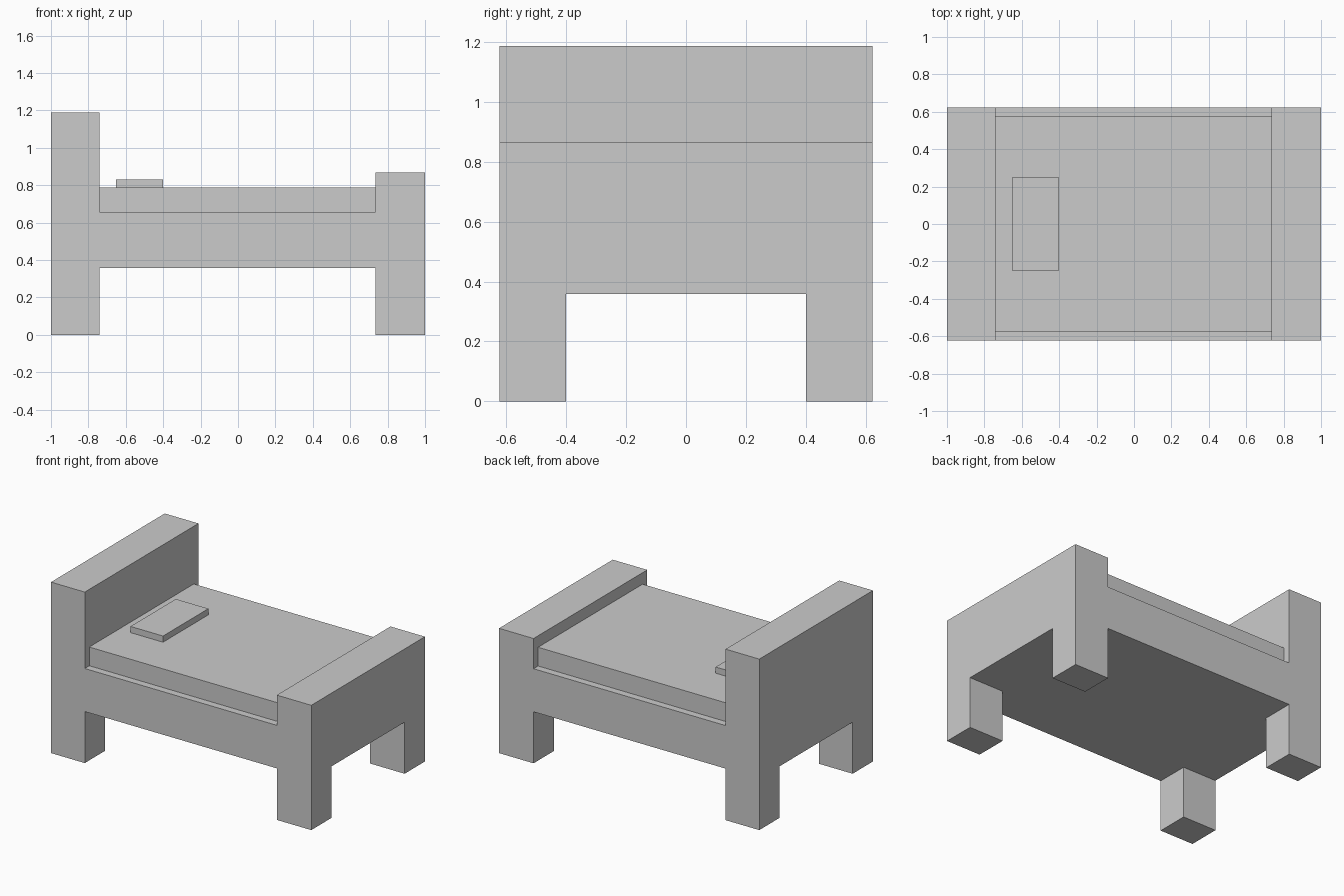
import bpy
import bmesh

if "Cube" in bpy.data.objects:
    bpy.data.objects.remove(bpy.data.objects["Cube"])

HALF_W = 0.624     # half width of the bed
LEG_IN = 0.401     # inner side of the legs
FRAME_Z = 0.358    # underside of the frame
HEAD_X, FOOT_X = -0.741, 0.735


def finish(name, bm):
    bmesh.ops.recalc_face_normals(bm, faces=bm.faces)
    mesh = bpy.data.meshes.new(name)
    bm.to_mesh(mesh)
    bm.free()
    obj = bpy.data.objects.new(name, mesh)
    bpy.context.collection.objects.link(obj)
    return obj


def extrude_x(name, profile, x0, x1):
    """Extrude a (y, z) outline from x0 to x1."""
    bm = bmesh.new()
    face = bm.faces.new([bm.verts.new((x0, y, z)) for y, z in profile])
    new = bmesh.ops.extrude_face_region(bm, geom=[face], use_keep_orig=True)["geom"]
    verts = [g for g in new if isinstance(g, bmesh.types.BMVert)]
    bmesh.ops.translate(bm, verts=verts, vec=(x1 - x0, 0, 0))
    return finish(name, bm)


def box(name, x0, x1, half_y, z0, z1):
    profile = [(-half_y, z0), (half_y, z0), (half_y, z1), (-half_y, z1)]
    return extrude_x(name, profile, x0, x1)


def end_board(name, x0, x1, top):
    """Board with its two legs as one arch-shaped piece."""
    half = [(LEG_IN, FRAME_Z), (LEG_IN, 0), (HALF_W, 0), (HALF_W, top)]
    extrude_x(name, half + [(-y, z) for y, z in reversed(half)], x0, x1)


# Ends with legs
end_board("headboard", -1, HEAD_X, 1.188)
end_board("footboard", FOOT_X, 1, 0.867)

# Frame, mattress and pillow between them
box("bed_frame", HEAD_X, FOOT_X, HALF_W, FRAME_Z, 0.657)
box("mattress", HEAD_X, FOOT_X, 0.574, 0.657, 0.787)
box("pillow", -0.652, -0.402, 0.249, 0.787, 0.83)
